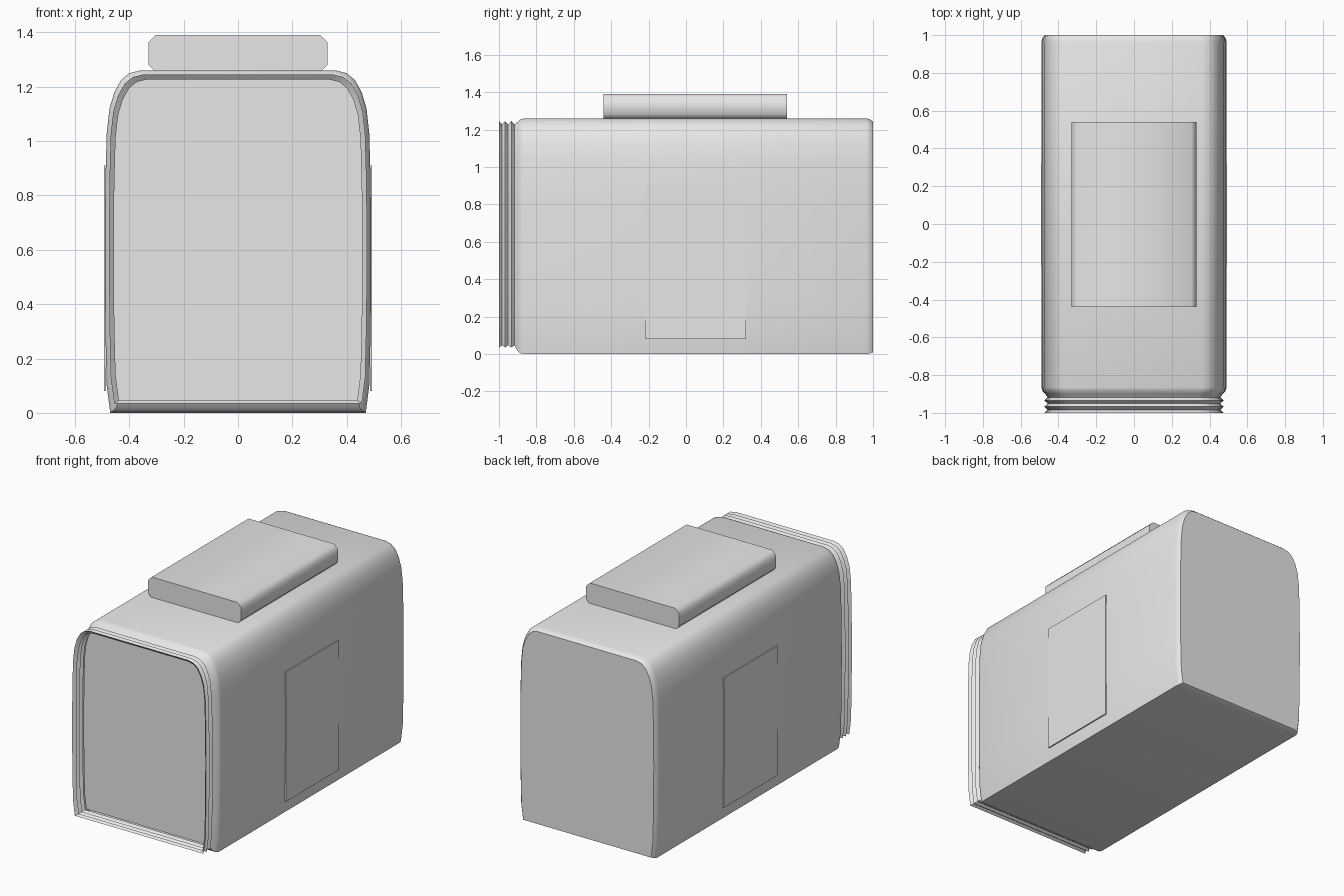
import bpy, bmesh, math

cube = bpy.data.objects.get("Cube")
if cube:
    bpy.data.objects.remove(cube, do_unlink=True)

grey = bpy.data.materials.new("plain grey")
grey.use_nodes = True
grey.diffuse_color = (0.8, 0.8, 0.8, 1)
grey.node_tree.nodes["Principled BSDF"].inputs["Base Color"].default_value = (0.8, 0.8, 0.8, 1)

# Right half of the body cross-section, bottom to top
HALF = [(0.47, 0.0), (0.483, 0.1), (0.488, 0.3), (0.49, 0.6), (0.488, 0.85), (0.483, 1.03),
        (0.473, 1.12), (0.455, 1.18), (0.43, 1.225), (0.4, 1.25), (0.36, 1.26)]
WIDTH, HEIGHT = 0.49, 1.26


def section(y, inset, floor):
    """Closed cross-section at y, shrunk by inset, standing on floor."""
    side = [(x * (1 - inset / WIDTH), floor + z * (HEIGHT - inset - floor) / HEIGHT) for x, z in HALF]
    return [(x, y, z) for x, z in side] + [(-x, y, z) for x, z in reversed(side)]


def make(name, bm, angle=35):
    mesh = bpy.data.meshes.new(name)
    bm.to_mesh(mesh)
    bm.free()
    mesh.materials.append(grey)
    obj = bpy.data.objects.new(name, mesh)
    bpy.context.collection.objects.link(obj)
    bpy.ops.object.select_all(action='DESELECT')
    obj.select_set(True)
    bpy.context.view_layer.objects.active = obj
    bpy.ops.object.shade_smooth_by_angle(angle=math.radians(angle))
    return obj


def loft(name, rings, cap_start, cap_end, angle=35):
    bm = bmesh.new()
    loops = [[bm.verts.new(p) for p in ring] for ring in rings]
    count = len(loops[0])
    for a, b in zip(loops, loops[1:]):
        for i in range(count):
            j = (i + 1) % count
            bm.faces.new((a[i], b[i], b[j], a[j]))
    if cap_start:
        bm.faces.new(loops[0])
    if cap_end:
        bm.faces.new(reversed(loops[-1]))
    return make(name, bm, angle)


# Body shell with a pleated, open front collar
pleats = []
for i in range(6):
    peak = i % 2 == 0
    pleats.append(section(-1 + i * 0.0165, 0.015 if peak else 0.033, 0.035 if peak else 0.046))
shell = [section(-0.9, 0.02, 0.015), section(-0.885, 0.006, 0.004), section(-0.865, 0, 0),
         section(0.965, 0, 0), section(0.985, 0.006, 0.003), section(1.0, 0.018, 0.01)]
loft("body", pleats + shell, False, True, 40)

# Recessed front panel closing the collar
loft("front_panel", [section(-0.905, 0.03, 0.045), section(-0.9, 0.03, 0.045)], True, True)


# Chamfered block on the roof
def block(y):
    w, c, low, high = 0.33, 0.027, 1.255, 1.39
    right = [(w - c, low), (w, low + c), (w, high - c), (w - c, high)]
    return [(x, y, z) for x, z in right] + [(-x, y, z) for x, z in reversed(right)]


loft("roof_block", [block(-0.44), block(0.54)], True, True, 50)

# Thin plates on both sides
for name, side in (("left_side_plate", 1), ("right_side_plate", -1)):
    bm = bmesh.new()
    bmesh.ops.create_cube(bm, size=1)
    for v in bm.verts:
        v.co = (side * 0.489 + v.co.x * 0.008, 0.05 + v.co.y * 0.54, 0.495 + v.co.z * 0.83)
    make(name, bm)
